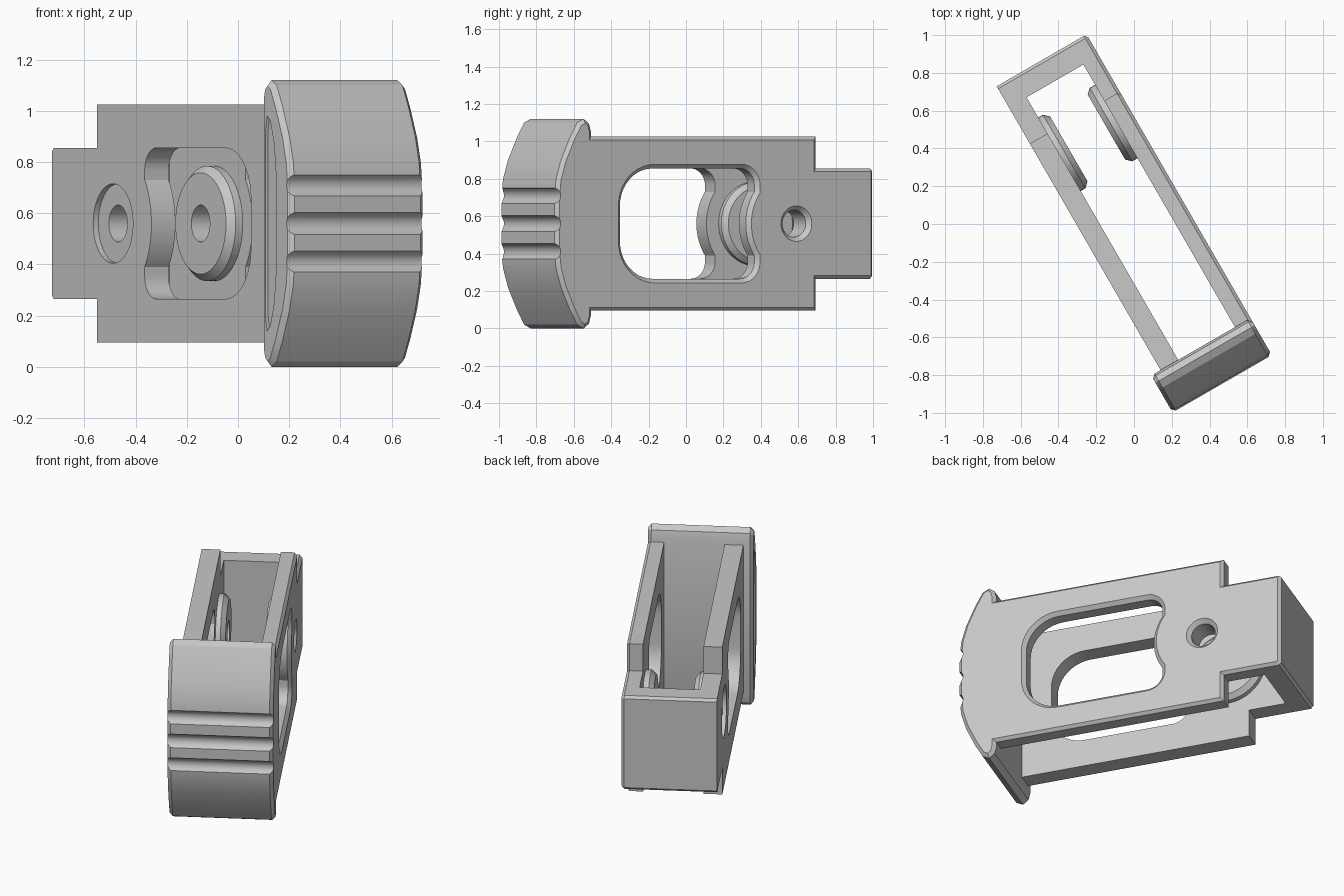
import bpy, bmesh
from math import sin, cos, radians, pi
from mathutils import Vector, Matrix

cube = bpy.data.objects.get("Cube")
if cube:
    bpy.data.objects.remove(cube)

TURN = Matrix.Rotation(radians(30), 4, 'Z')
MID = 0.56            # mid height
PIVOT = (0.517, MID)  # pivot axis in the side profile

grey = bpy.data.materials.new("plain grey")
grey.use_nodes = True
COLOUR = (0.58, 0.58, 0.58, 1)
grey.diffuse_color = COLOUR
for node in grey.node_tree.nodes:
    if node.type == 'BSDF_PRINCIPLED':
        node.inputs["Base Color"].default_value = COLOUR


def arc(centre, r, a0, a1, n=10):
    """Points on an arc, angles in degrees."""
    return [(centre[0] + r * cos(radians(a0 + (a1 - a0) * i / n)),
             centre[1] + r * sin(radians(a0 + (a1 - a0) * i / n))) for i in range(n + 1)]


def circle(r, n=48):
    return arc(PIVOT, r, 0, 360, n)[:-1]


def mirrored(half):
    """Close a half profile by mirroring it about the mid height."""
    return half + [(v, 2 * MID - z) for v, z in reversed(half)]


def offset(outline, d):
    """Grow (or shrink) a counter-clockwise outline."""
    pts = [Vector(p) for p in outline]
    result = []
    for i, p in enumerate(pts):
        a = (p - pts[i - 1]).normalized()
        b = (pts[(i + 1) % len(pts)] - p).normalized()
        na, nb = Vector((a.y, -a.x)), Vector((b.y, -b.x))
        result.append(tuple(p + (na + nb) * d / (1 + na.dot(nb))))
    return result


def loft(name, rings):
    """Solid through side profiles placed at successive widths."""
    bm = bmesh.new()
    loops = [[bm.verts.new(TURN @ Vector((u, v, z))) for v, z in outline]
             for u, outline in rings]
    for lo, hi in zip(loops, loops[1:]):
        for i in range(len(lo)):
            j = (i + 1) % len(lo)
            bm.faces.new((lo[i], lo[j], hi[j], hi[i]))
    bm.faces.new(loops[0])
    bm.faces.new(loops[-1])
    bmesh.ops.recalc_face_normals(bm, faces=bm.faces)
    mesh = bpy.data.meshes.new(name)
    bm.to_mesh(mesh)
    bm.free()
    obj = bpy.data.objects.new(name, mesh)
    bpy.context.collection.objects.link(obj)
    mesh.materials.append(grey)
    return obj


def combine(target, tool, operation='DIFFERENCE'):
    """Apply a boolean and discard its tool."""
    tool.hide_render = True
    mod = target.modifiers.new("join or cut", 'BOOLEAN')
    mod.operation, mod.solver, mod.object = operation, 'EXACT', tool
    bpy.context.view_layer.objects.active = target
    bpy.ops.object.modifier_apply(modifier=mod.name)
    bpy.data.objects.remove(tool)


def box(v0, v1, z0, z1):
    return [(v0, z0), (v1, z0), (v1, z1), (v0, z1)]


LEFT, RIGHT = -0.265, 0.285           # outer faces of the two arms
IN_LEFT, IN_RIGHT = -0.157, 0.19      # inner faces

# Stepped U-shaped frame, chamfered on its right side
side = mirrored([(-0.8, 1.025), (0.644, 1.025), (0.644, 0.855),
                 (0.98, 0.855), (0.995, 0.84)][::-1])
frame = loft("frame", [(LEFT, side), (RIGHT - 0.017, side), (RIGHT, offset(side, -0.017))])
combine(frame, loft("cavity", [(IN_LEFT, box(-1, 0.865, -1, 2)),
                               (IN_RIGHT, box(-1, 0.865, -1, 2))]))

# Round chamfered bosses on the inner faces
for inner, direction, height in ((IN_LEFT, 1, 0.057), (IN_RIGHT, -1, 0.06)):
    boss = loft("boss", [(inner - direction * 0.02, circle(0.225)),
                         (inner + direction * (height - 0.028), circle(0.225)),
                         (inner + direction * height, circle(0.198))])
    combine(frame, boss, 'UNION')

# Side windows with a waist that follows the pivot
window = (arc((-0.36, 0.465), 0.2, 180, 270) + arc((0.18, 0.355), 0.09, 270, 360)
          + arc(PIVOT, 0.3, 214.5, 145.5, 14)
          + arc((0.18, 0.765), 0.09, 0, 90) + arc((-0.36, 0.655), 0.2, 90, 180))
wide = offset(window, 0.022)
combine(frame, loft("window_cut", [(-1, window), (RIGHT - 0.022, window),
                                   (RIGHT, wide), (RIGHT + 0.1, wide)]))

# Pivot bore: flat recess on the left, countersink on the right
combine(frame, loft("bore_cut", [(-1, circle(0.155)), (LEFT + 0.023, circle(0.155)),
                                 (LEFT + 0.023, circle(0.072)), (RIGHT - 0.025, circle(0.072)),
                                 (RIGHT, circle(0.095)), (RIGHT + 0.1, circle(0.095))]))

# Curved head with chamfered ends
HEAD_LEFT = -0.322
head_side = mirrored([(-0.74, 1.05), (-0.752, 1.095), (-0.785, 1.12), (-0.825, 1.1),
                      (-0.87, 1.02), (-0.925, 0.9), (-0.955, 0.8), (-0.966, 0.7)])
small = offset(head_side, -0.02)
head = loft("grip_head", [(HEAD_LEFT, small), (HEAD_LEFT + 0.02, head_side),
                          (RIGHT - 0.02, head_side), (RIGHT, small)])

# Three finger grooves across the front
for z in (MID - 0.15, MID, MID + 0.15):
    ring = arc((-0.985, z), 0.047, 0, 360, 32)[:-1]
    combine(head, loft("groove_cut", [(-1, ring), (1, ring)]))

# Shallow lens-shaped recess on the left end
lens = mirrored([(-0.772, 0.92), (-0.785, 0.98), (-0.81, 0.96),
                 (-0.84, 0.87), (-0.858, 0.72)])
combine(head, loft("lens_cut", [(-1, lens), (HEAD_LEFT + 0.012, lens)]))

# Smooth the curves, keep the edges sharp
for obj in (frame, head):
    bpy.ops.object.select_all(action='DESELECT')
    obj.select_set(True)
    bpy.context.view_layer.objects.active = obj
    bpy.ops.object.shade_smooth_by_angle(angle=pi / 7)
